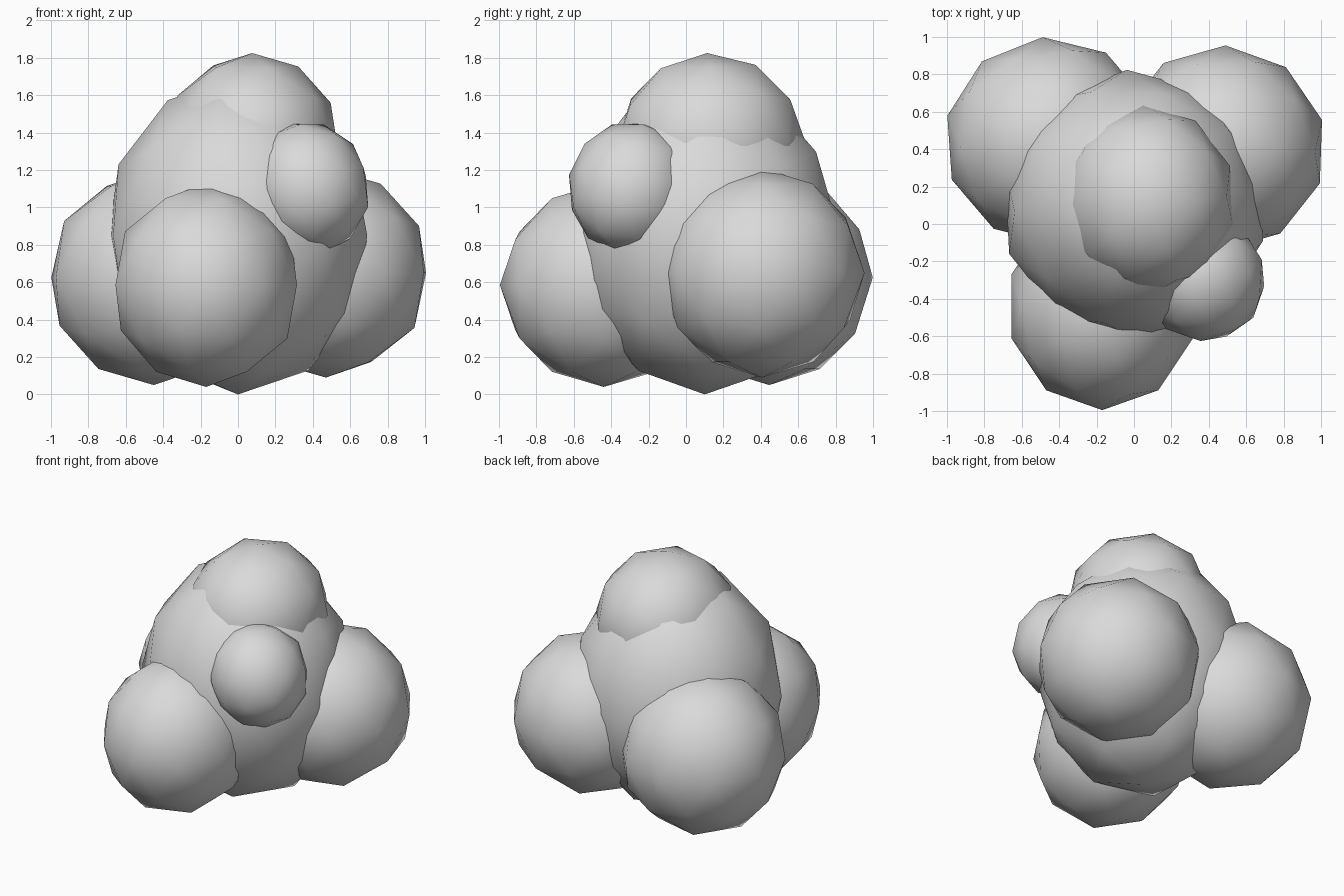
import bpy
from math import radians

if "Cube" in bpy.data.objects:
    bpy.data.objects.remove(bpy.data.objects["Cube"])

grey = bpy.data.materials.new("plain_grey")
grey.diffuse_color = (0.7, 0.7, 0.7, 1.0)
grey.use_nodes = True
grey.node_tree.nodes["Principled BSDF"].inputs["Base Color"].default_value = grey.diffuse_color


def blob(name, centre, radii, tilt=(0, 0, 0)):
    """Low-poly smooth-shaded ball, stretched and tilted."""
    bpy.ops.mesh.primitive_ico_sphere_add(subdivisions=2, radius=1, location=centre)
    ob = bpy.context.object
    ob.name = name
    ob.scale = radii
    ob.rotation_euler = [radians(a) for a in tilt]
    ob.data.materials.append(grey)
    bpy.ops.object.shade_smooth()
    return ob


# Tall central mass
blob("core_ball", (0, 0.1, 0.85), (0.715, 0.725, 0.85), (0, 0, 183))

# Three large balls around the base
blob("front_ball", (-0.17, -0.44, 0.585), (0.51, 0.555, 0.545))
blob("back_left_ball", (-0.45, 0.445, 0.625), (0.565, 0.555, 0.575), (0, 0, 4))
blob("back_right_ball", (0.47, 0.405, 0.65), (0.557, 0.55, 0.56), (0, 0, -2))

# Ball on top
blob("top_ball", (0.075, 0.13, 1.345), (0.47, 0.505, 0.48), (2, 0, 3))

# Small ball on the upper front right
blob("small_ball", (0.375, -0.293, 1.105), (0.33, 0.34, 0.362), (-12, -16, 0))
